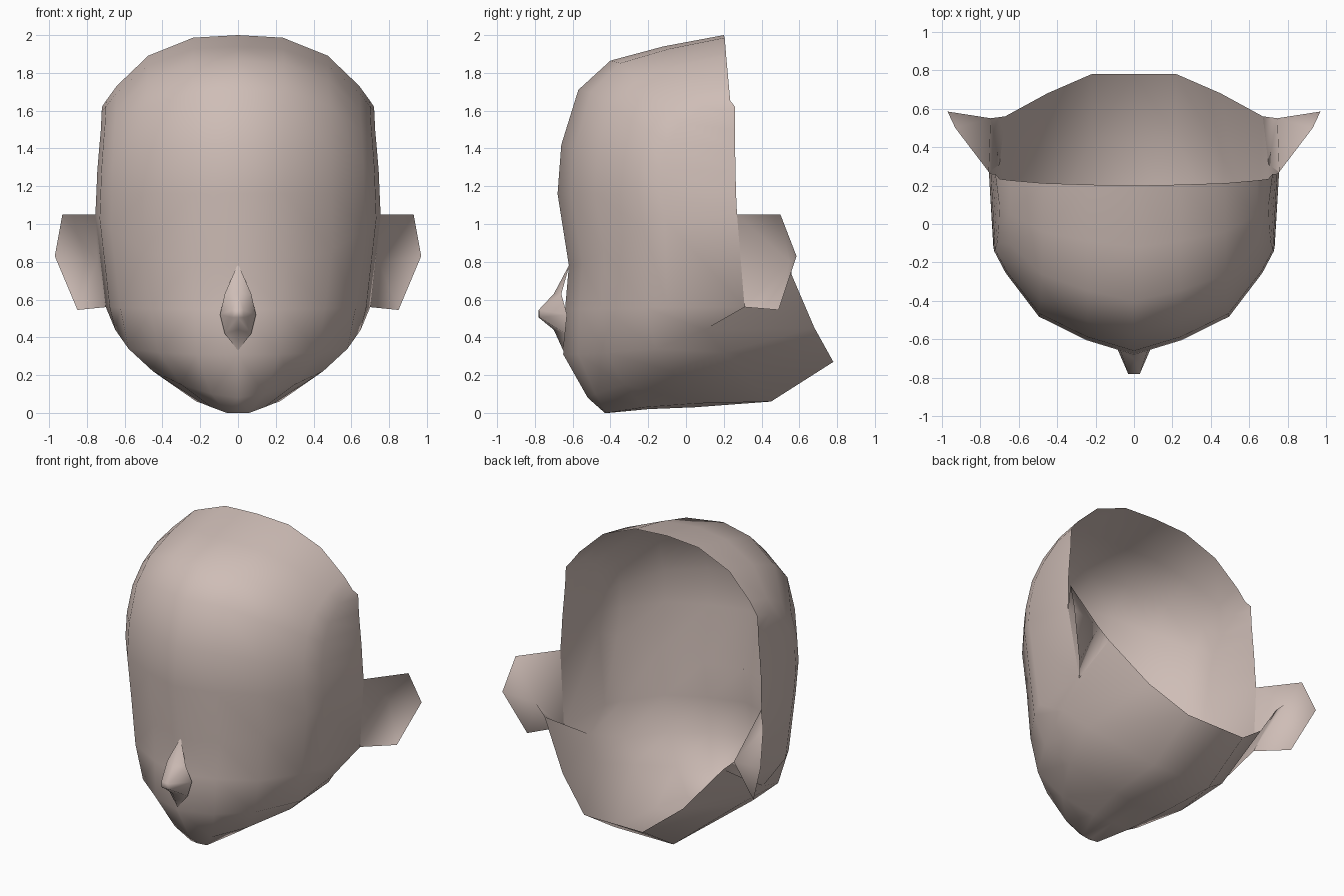
import bpy, bmesh

skin = bpy.data.materials.new("skin")
skin.diffuse_color = (0.62, 0.51, 0.47, 1)


def build(name, verts, faces):
    """Half mesh on +x, mirrored, smooth shaded."""
    me = bpy.data.meshes.new(name)
    me.from_pydata(verts, [], faces)
    bm = bmesh.new()
    bm.from_mesh(me)
    bmesh.ops.remove_doubles(bm, verts=bm.verts, dist=0.001)
    bmesh.ops.recalc_face_normals(bm, faces=bm.faces)
    for f in bm.faces:
        f.smooth = True
    bm.to_mesh(me)
    bm.free()
    me.materials.append(skin)
    ob = bpy.data.objects.new(name, me)
    bpy.context.collection.objects.link(ob)
    mod = ob.modifiers.new("mirror", 'MIRROR')
    mod.merge_threshold = 0.002
    return ob


# Half outline of the head seen from above: share of width, share of depth
OUTLINE = [(0, 0), (.33, .08), (.66, .21), (.89, .45), (.97, .57), (1, 1)]


def ring(yf, zf, w, yr, zr):
    """Band from the centre front (yf, zf) round to the open rim (w, yr, zr)."""
    return [(w * fx, yf + (yr - yf) * fy, zf + (zr - zf) * fx ** 3) for fx, fy in OUTLINE]


# Crown, forehead and cheeks
rings = [ring(*r) for r in [
    (.20, 2.0, .72, .26, 1.62),
    (-.12, 1.94, .722, .26, 1.59),
    (-.40, 1.865, .726, .26, 1.50),
    (-.57, 1.71, .735, .26, 1.40),
    (-.66, 1.42, .745, .262, 1.28),
    (-.68, 1.16, .75, .265, 1.16),
    (-.62, .78, .755, .27, 1.05),
    (-.64, .55, .70, .31, .56),
]]
# Jaw, chin and underside
rings += [
    [(0, -.65, .31), (.22, -.57, .31), (.42, -.42, .32), (.58, -.16, .34), (.65, .1, .44), (.67, .56, .73)],
    [(0, -.52, .08), (.14, -.48, .1), (.3, -.33, .15), (.45, -.08, .22), (.54, .2, .32), (.45, .68, .45)],
    [(0, -.43, .0), (.06, -.42, .0), (.14, -.22, .03), (.19, .05, .05), (.22, .45, .06), (.22, .78, .27)],
    [(0, -.43, .0), (0, -.41, .0), (0, -.2, .02), (0, .05, .03), (0, .45, .06), (0, .78, .27)],
]
n = len(OUTLINE)
faces = [(i * n + j, i * n + j + 1, (i + 1) * n + j + 1, (i + 1) * n + j)
         for i in range(len(rings) - 1) for j in range(n - 1)]
build("head_shell", [p for r in rings for p in r], faces)

# Cupped ears: a fan around the deep inner point, joined to the head rim
ear = [(.745, .55, .80), (.755, .27, 1.05), (.93, .50, 1.05), (.97, .585, .83),
       (.85, .49, .545), (.70, .31, .56), (.67, .56, .73)]
build("ears", ear, [(0, 1, 2), (0, 2, 3), (0, 3, 4), (0, 4, 5), (0, 5, 1), (0, 5, 6)])

# Nose: bridge, blunt tip and underside
nose = [(0, -.615, .79), (0, -.70, .63), (0, -.78, .545), (0, -.78, .505), (0, -.70, .44), (0, -.65, .33),
        (.03, -.78, .545), (.03, -.775, .505), (.07, -.66, .63), (.095, -.63, .52), (.07, -.64, .42)]
build("nose", nose, [(0, 1, 8), (1, 2, 6, 8), (2, 3, 7, 6), (3, 4, 10, 7), (4, 5, 10),
                     (6, 7, 9), (6, 9, 8), (7, 10, 9)])
